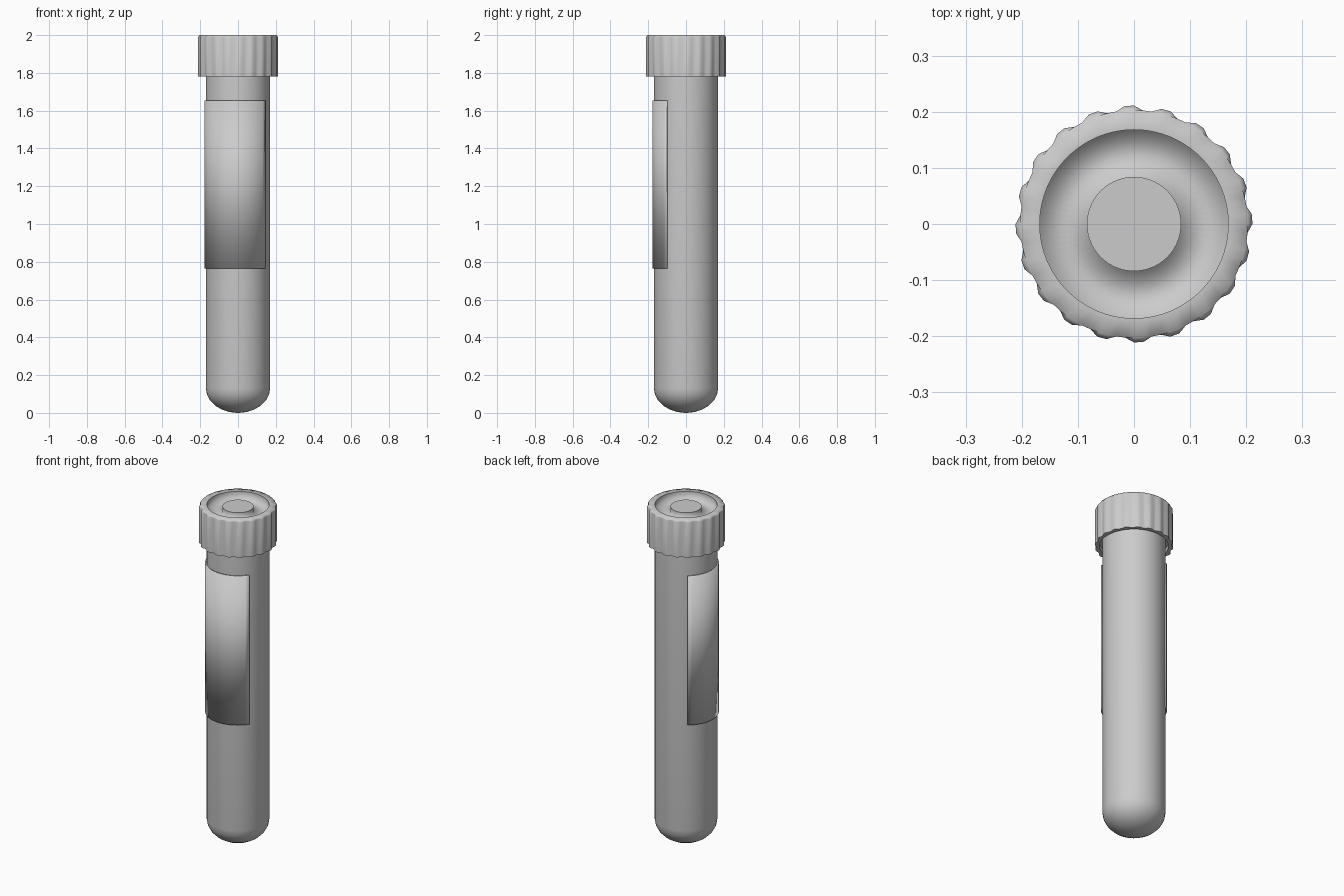
import bpy, bmesh
from math import sin, cos, pi, radians

cube = bpy.data.objects.get("Cube")
if cube:
    bpy.data.objects.remove(cube)

grey = bpy.data.materials.new("plain_grey")
grey.use_nodes = True
COLOUR = (0.6, 0.6, 0.6, 1)
grey.diffuse_color = COLOUR
grey.node_tree.nodes["Principled BSDF"].inputs["Base Color"].default_value = COLOUR


def finish(name, bm):
    bmesh.ops.recalc_face_normals(bm, faces=bm.faces)
    for f in bm.faces:
        f.smooth = True
    mesh = bpy.data.meshes.new(name)
    bm.to_mesh(mesh)
    bm.free()
    mesh.materials.append(grey)
    obj = bpy.data.objects.new(name, mesh)
    bpy.context.collection.objects.link(obj)
    return obj


def lathe(name, rings, count, sharp=()):
    """Rings are (radius function of index, height); both ends are capped."""
    bm = bmesh.new()
    loops = []
    for radius, z in rings:
        loop = []
        for i in range(count):
            r = radius(i) if callable(radius) else radius
            a = 2 * pi * i / count
            loop.append(bm.verts.new((r * cos(a), r * sin(a), z)))
        loops.append(loop)
    for low, high in zip(loops, loops[1:]):
        for i in range(count):
            j = (i + 1) % count
            bm.faces.new((low[i], low[j], high[j], high[i]))
    bm.faces.new(loops[0])
    bm.faces.new(loops[-1])
    for k in sharp:
        for i in range(count):
            bm.edges.get((loops[k][i], loops[k][(i + 1) % count])).smooth = False
    return finish(name, bm)


# Round-bottomed tube
R, DOME = 0.17, 0.13
dome = [(R * sin(t), DOME * (1 - cos(t)))
        for t in (radians(a) for a in (3, 15, 30, 45, 60, 75, 90))]
lathe("tube", dome + [(R, 1.82)], 48, sharp=[len(dome)])


# Ribbed screw cap with a recessed top and a central boss
def ribbed(i):
    return 0.211 if i % 4 < 2 else 0.203


cap_rings = [
    (0.165, 1.81), (0.185, 1.81), (0.185, 1.78),
    (ribbed, 1.78), (ribbed, 1.99), (0.203, 2.0),
    (0.168, 2.0), (0.168, 1.955), (0.084, 1.95), (0.084, 1.99),
]
lathe("cap", cap_rings, 80, sharp=[1, 2, 3, 6, 9])

# Wrapped label, a thin curved plate around the front and right side
bm = bmesh.new()
STEPS, START, END = 28, radians(128), radians(325)
previous = None
for s in range(STEPS + 1):
    a = START + (END - START) * s / STEPS
    section = [bm.verts.new((r * cos(a), r * sin(a), z))
               for r, z in ((0.169, 0.765), (0.178, 0.765),
                            (0.178, 1.655), (0.169, 1.655))]
    if previous:
        for k in range(4):
            n = (k + 1) % 4
            bm.faces.new((previous[k], previous[n], section[n], section[k]))
    if s in (0, STEPS):
        bm.faces.new(section)
    previous = section
finish("label", bm)
